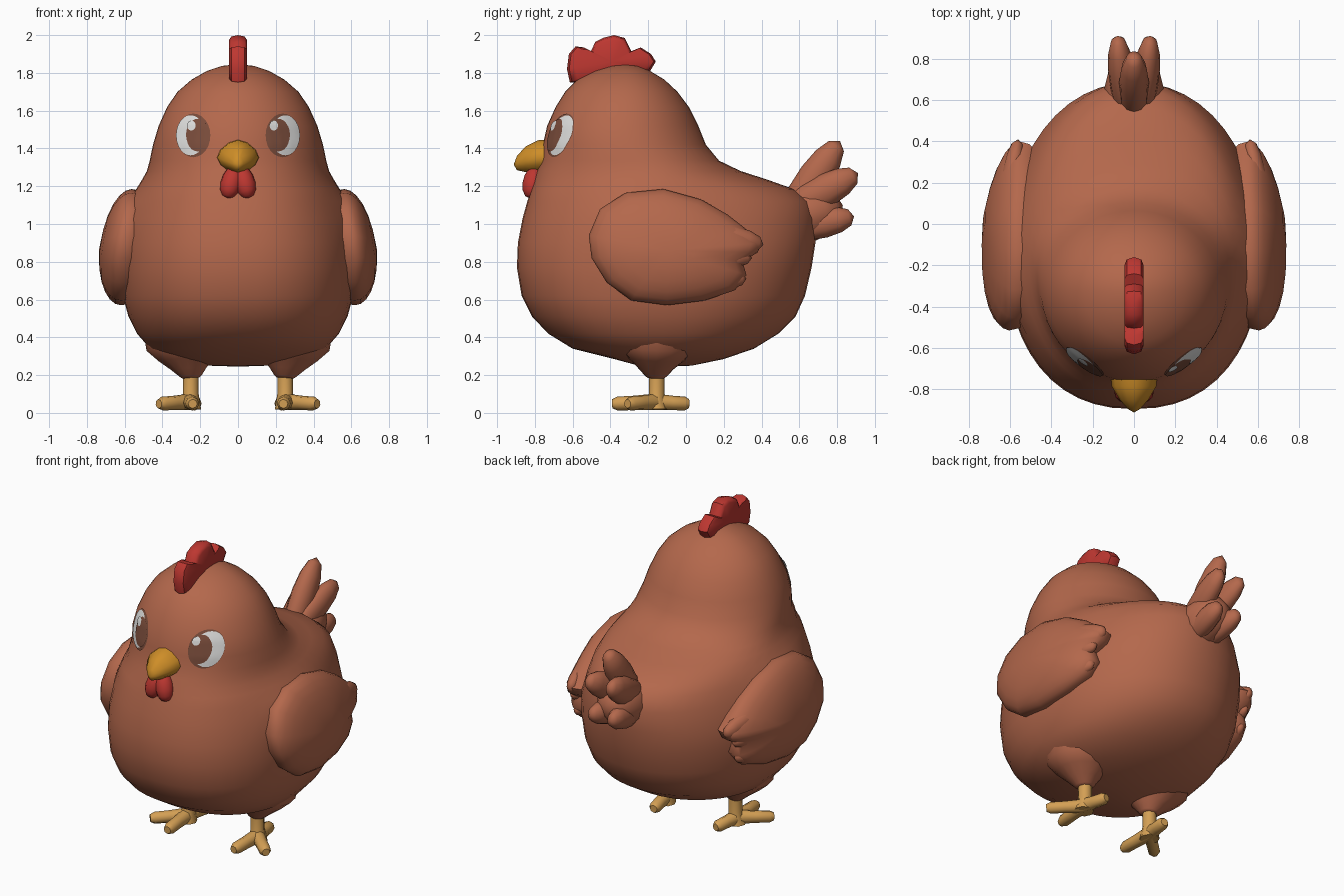
import bpy, bmesh, math
from mathutils import Vector
from mathutils.bvhtree import BVHTree

if "Cube" in bpy.data.objects:
    bpy.data.objects.remove(bpy.data.objects["Cube"])


def material(name, rgb):
    m = bpy.data.materials.new(name)
    m.diffuse_color = (*rgb, 1)
    m.use_nodes = True
    m.node_tree.nodes["Principled BSDF"].inputs["Base Color"].default_value = m.diffuse_color
    return m


BROWN = material("feather_brown", (0.455, 0.138, 0.072))
RED = material("comb_red", (0.51, 0.038, 0.03))
BEAK = material("beak_orange", (0.62, 0.27, 0.021))
LEG = material("leg_yellow", (0.66, 0.35, 0.09))
WHITE = material("eye_white", (0.75, 0.75, 0.74))
IRIS = material("iris_brown", (0.2, 0.075, 0.045))


def make(name, bm, mat, angle=60):
    bmesh.ops.recalc_face_normals(bm, faces=bm.faces)
    me = bpy.data.meshes.new(name)
    bm.to_mesh(me)
    bm.free()
    me.materials.append(mat)
    ob = bpy.data.objects.new(name, me)
    bpy.context.collection.objects.link(ob)
    bpy.ops.object.select_all(action='DESELECT')
    ob.select_set(True)
    bpy.context.view_layer.objects.active = ob
    bpy.ops.object.shade_smooth_by_angle(angle=math.radians(angle))
    return ob


def loft(rings, bottom=None, top=None):
    """Skin closed rings of points, with optional pole points."""
    bm = bmesh.new()
    vs = [[bm.verts.new(p) for p in r] for r in rings]
    n = len(vs[0])
    for a, b in zip(vs, vs[1:]):
        for i in range(n):
            j = (i + 1) % n
            bm.faces.new((a[i], a[j], b[j], b[i]))
    for pole, ring in ((bottom, vs[0]), (top, vs[-1])):
        if pole is not None:
            v = bm.verts.new(pole)
            for i in range(n):
                bm.faces.new((v, ring[i], ring[(i + 1) % n]))
    return bm


def feather(name, p0, p1, rad, mat=BROWN, flat=1.0, seg=12):
    """Rounded spindle from p0 to p1, with a blunt tip."""
    p0, p1 = Vector(p0), Vector(p1)
    d = p1 - p0
    side = d.cross(Vector((1, 0, 0))).normalized()
    other = d.cross(side).normalized()
    rings = []
    for t, k in ((0.04, 0.4), (0.15, 0.7), (0.35, 0.95), (0.6, 1), (0.8, 0.85), (0.94, 0.54)):
        rings.append([p0 + d * t + rad * k * (side * math.cos(a) + other * flat * math.sin(a))
                      for a in (2 * math.pi * i / seg for i in range(seg))])
    return make(name, loft(rings, p0, p1), mat)


def tube(name, path, mat, seg=8):
    """Tapered limb through (point, radius) pairs."""
    pts = [Vector(p) for p, r in path]
    d = (pts[-1] - pts[0]).normalized()
    u = d.orthogonal().normalized()
    w = d.cross(u)
    rings = [[Vector(p) + r * (u * math.cos(a) + w * math.sin(a))
              for a in (2 * math.pi * i / seg for i in range(seg))] for p, r in path]
    return make(name, loft(rings, pts[0], pts[-1]), mat, 50)


def power(v, e):
    return math.copysign(abs(v) ** e, v)


# Body: height, front y, back y, half width, y of the widest point
PROFILE = [
    (0.25, -0.25, 0.03, 0.15, -0.12), (0.285, -0.38, 0.20, 0.32, -0.12),
    (0.34, -0.60, 0.36, 0.465, -0.12), (0.42, -0.73, 0.49, 0.535, -0.12),
    (0.51, -0.815, 0.58, 0.58, -0.12), (0.62, -0.87, 0.63, 0.61, -0.12),
    (0.77, -0.895, 0.665, 0.618, -0.12), (0.90, -0.89, 0.685, 0.608, -0.12),
    (1.03, -0.865, 0.69, 0.575, -0.13), (1.12, -0.84, 0.66, 0.545, -0.14),
    (1.185, -0.82, 0.57, 0.52, -0.15), (1.235, -0.805, 0.43, 0.50, -0.18),
    (1.28, -0.79, 0.29, 0.48, -0.22), (1.335, -0.77, 0.175, 0.467, -0.26),
    (1.42, -0.758, 0.105, 0.45, -0.31), (1.52, -0.735, 0.065, 0.42, -0.32),
    (1.62, -0.69, 0.015, 0.375, -0.32), (1.70, -0.64, -0.045, 0.32, -0.32),
    (1.765, -0.575, -0.115, 0.245, -0.32), (1.81, -0.485, -0.19, 0.165, -0.32),
    (1.837, -0.40, -0.25, 0.085, -0.32)]
SEG = 48
rings = []
for z, yf, yb, w, yc in PROFILE:
    ring = []
    for i in range(SEG):
        a = 2 * math.pi * i / SEG
        s, c = math.sin(a), math.cos(a)
        # Fuller chest and rump
        e = (0.87 if z < 1.2 else 0.94 if z < 1.3 else 1) if s < 0 else (0.95 if z < 0.95 else 1)
        s, c = power(s, e), power(c, e)
        x, y = w * c, yc + s * ((yb - yc) if s > 0 else (yc - yf))
        # Shoulder swelling that runs into the wing
        x += 0.065 * c * abs(c) * math.exp(-((y + 0.2) / 0.28) ** 2 - ((z - 1.03) / 0.14) ** 2)
        ring.append((x, y, z))
    rings.append(ring)
body = make("body", loft(rings, (0, -0.11, 0.245), (0, -0.32, 1.846)), BROWN, 80)
tree = BVHTree.FromPolygons([v.co.copy() for v in body.data.vertices],
                            [tuple(p.vertices) for p in body.data.polygons])


def patch(name, cx, cz, rx, rz, lift, mat, n=24, steps=5):
    """Thin oval laid onto the front of the head."""
    def on_body(x, z):
        hit, nor, _, _ = tree.ray_cast(Vector((x, -3, z)), Vector((0, 1, 0)))
        return hit + nor * (lift if nor.y < 0 else -lift)
    rr = [[on_body(cx + rx * k / steps * math.cos(2 * math.pi * i / n),
                   cz + rz * k / steps * math.sin(2 * math.pi * i / n)) for i in range(n)]
          for k in range(1, steps + 1)]
    ob = make(name, loft(rr, on_body(cx, cz)), mat, 80)
    if sum(p.normal.y for p in ob.data.polygons) > 0:
        ob.data.flip_normals()


# Comb: side outline extruded, with rounded edges
COMB = [(-0.615, 1.75), (-0.63, 1.82), (-0.62, 1.90), (-0.585, 1.94), (-0.54, 1.935), (-0.505, 1.91),
        (-0.48, 1.965), (-0.44, 1.985), (-0.38, 2.0), (-0.325, 1.985), (-0.29, 1.915), (-0.24, 1.935),
        (-0.185, 1.90), (-0.16, 1.86), (-0.19, 1.81), (-0.38, 1.79), (-0.54, 1.75)]
cy, cz = -0.39, 1.86
comb_rings = [[(x, cy + (y - cy) * k, cz + (z - cz) * k) for y, z in COMB]
              for x, k in ((-0.047, 0.82), (-0.035, 0.95), (0, 1), (0.035, 0.95), (0.047, 0.82))]
make("comb", loft(comb_rings, (-0.047, cy, cz), (0.047, cy, cz)), RED, 45)

# Beak: peaked sections narrowing to a drooping tip
beak_rings = []
for y, w, top, mid, low in ((-0.70, 0.115, 1.45, 1.355, 1.265), (-0.785, 0.108, 1.443, 1.35, 1.265),
                            (-0.85, 0.07, 1.41, 1.335, 1.275), (-0.895, 0.03, 1.36, 1.32, 1.285)):
    beak_rings.append([(w * power(math.cos(a), 1.2), y, mid + power(math.sin(a), 1.2)
                        * ((top - mid) if math.sin(a) > 0 else (mid - low)))
                       for a in (math.pi * i / 6 for i in range(12))])
make("beak", loft(beak_rings, (0, -0.70, 1.36), (0, -0.912, 1.315)), BEAK, 50)

# Wing outline in y, z
WING = [(-0.515, 0.94), (-0.455, 1.08), (-0.32, 1.165), (-0.12, 1.185), (0.08, 1.13), (0.22, 1.05),
        (0.31, 0.98), (0.40, 0.90), (0.38, 0.85), (0.30, 0.80), (0.32, 0.73), (0.26, 0.65),
        (0.10, 0.595), (-0.10, 0.57), (-0.29, 0.595), (-0.42, 0.69), (-0.50, 0.82)]


def wing_x(y, z):
    return 0.62 - 0.17 * max(0, z - 0.85) - 0.14 * max(0, y)


for s, tag in ((-1, "right"), (1, "left")):
    # Wing: puffed-up outline, bedded into the body, with feather tips on top
    wr = []
    for a in range(-75, 76, 15):
        k, t = math.cos(math.radians(a)) ** 0.8, math.sin(math.radians(a))
        ring = []
        for y, z in WING:
            y, z = -0.1 + (y + 0.1) * k, 0.86 + (z - 0.86) * k
            ring.append((s * (wing_x(y, z) + (0.118 if t > 0 else 0.2) * t), y, z))
        wr.append(ring)
    make("wing_" + tag, loft(wr, (s * 0.42, -0.1, 0.86), (s * 0.737, -0.1, 0.86)), BROWN)
    for i, (a, b, r) in enumerate((((0.63, 0.0, 0.97), (0.56, 0.41, 0.89), 0.07),
                                   ((0.66, -0.05, 0.83), (0.58, 0.35, 0.82), 0.06),
                                   ((0.645, -0.05, 0.70), (0.575, 0.32, 0.71), 0.06))):
        feather(f"wing_feather_{tag}_{i}", (s * a[0], *a[1:]), (s * b[0], *b[1:]), r, flat=0.75)

    # Tail side feathers
    feather("tail_middle_" + tag, (s * 0.035, 0.50, 1.05), (s * 0.08, 0.91, 1.27), 0.088, flat=0.72)
    feather("tail_lower_" + tag, (s * 0.035, 0.50, 0.96), (s * 0.075, 0.89, 1.04), 0.08, flat=0.8)

    # Thigh flaring into the belly, shin and toes
    tube("thigh_" + tag, [((s * 0.27, -0.15, 0.44), 0.23), ((s * 0.275, -0.155, 0.345), 0.21),
                          ((s * 0.27, -0.155, 0.285), 0.15), ((s * 0.26, -0.16, 0.235), 0.095),
                          ((s * 0.25, -0.16, 0.195), 0.058), ((s * 0.25, -0.16, 0.185), 0.045)], BROWN, 16)
    tube("shin_" + tag, [((s * 0.25, -0.155, 0.22), 0.042), ((s * 0.25, -0.155, 0.10), 0.042),
                         ((s * 0.255, -0.16, 0.02), 0.06)], LEG)
    for i, (x, y) in enumerate(((0.24, -0.39), (0.42, -0.31), (0.225, 0.015))):
        a, b = Vector((0.255, -0.16, 0.058)), Vector((x, y, 0.048))
        tube(f"toe_{tag}_{i}", [(Vector((s * p.x, p.y, p.z)), r) for p, r in
                                ((a, 0.044), (a.lerp(b, 0.5), 0.038), (a.lerp(b, 0.88), 0.037),
                                 (b, 0.024))], LEG)

    # Wattle lobe
    feather("wattle_" + tag, (s * 0.01, -0.79, 1.31), (s * 0.058, -0.825, 1.135), 0.056, RED)

    # Eye: rim, white, iris against the inner edge, and glint
    patch("eye_rim_" + tag, s * 0.235, 1.468, 0.09, 0.115, 0.004, IRIS)
    patch("eye_white_" + tag, s * 0.247, 1.468, 0.076, 0.105, 0.007, WHITE)
    patch("iris_" + tag, s * 0.209, 1.468, 0.06, 0.085, 0.010, IRIS)
    patch("glint_" + tag, s * 0.212 - 0.028, 1.517, 0.022, 0.025, 0.013, WHITE)

# Tail root and tall centre feather
feather("tail_root", (0, 0.38, 0.98), (0, 0.83, 1.10), 0.145)
feather("tail_centre", (0, 0.50, 0.98), (0, 0.815, 1.44), 0.09, flat=0.8)
